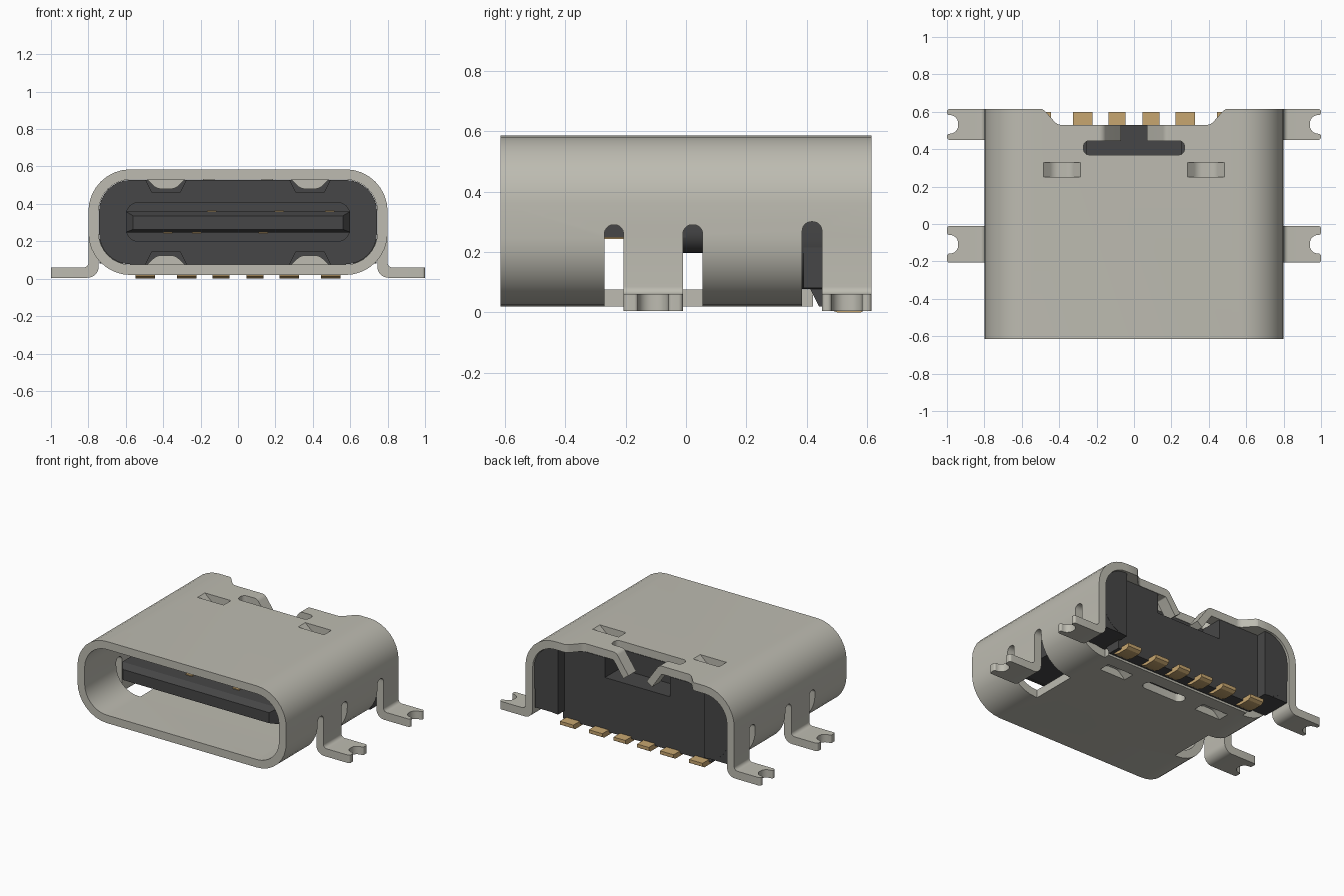
import bpy, bmesh, math
from mathutils import Vector

if "Cube" in bpy.data.objects:
    bpy.data.objects.remove(bpy.data.objects["Cube"], do_unlink=True)


def material(name, rgb):
    m = bpy.data.materials.new(name)
    m.use_nodes = True
    color = (*rgb, 1)
    m.diffuse_color = color
    m.node_tree.nodes["Principled BSDF"].inputs["Base Color"].default_value = color
    return m


STEEL = material("warm grey steel", (0.51, 0.50, 0.44))
PLASTIC = material("black plastic", (0.062, 0.062, 0.063))
GOLD = material("gold", (0.57, 0.38, 0.16))


def rounded(points, n=8):
    """Outline from (a, b) or (a, b, radius) corners, with fillets."""
    out = []
    for i, p in enumerate(points):
        c = Vector(p[:2])
        if len(p) < 3:
            out.append(c)
            continue
        u = (Vector(points[i - 1][:2]) - c).normalized()
        v = (Vector(points[(i + 1) % len(points)][:2]) - c).normalized()
        half = u.angle(v) / 2
        centre = c + (u + v).normalized() * p[2] / math.sin(half)
        e0 = c + u * p[2] / math.tan(half) - centre
        e1 = c + v * p[2] / math.tan(half) - centre
        turn = math.atan2(e0.x * e1.y - e0.y * e1.x, e0.dot(e1))
        for k in range(n + 1):
            a = turn * k / n
            out.append(centre + Vector((e0.x * math.cos(a) - e0.y * math.sin(a),
                                        e0.x * math.sin(a) + e0.y * math.cos(a))))
    return out


def rect(a0, a1, b0, b1, r=0):
    corners = [(a0, b0), (a1, b0), (a1, b1), (a0, b1)]
    return [(*c, r) for c in corners] if r else corners


def prism(name, points, axis, lo, hi, mat=None):
    """Extrude a filleted outline along an axis."""
    place = {"x": lambda p, d: (d, p.x, p.y),
             "y": lambda p, d: (p.x, d, p.y),
             "z": lambda p, d: (p.x, p.y, d)}[axis]
    outline = rounded(points)
    bm = bmesh.new()
    ends = [[bm.verts.new(place(p, d)) for p in outline] for d in (lo, hi)]
    for ring in ends:
        bm.faces.new(ring)
    count = len(outline)
    for i in range(count):
        j = (i + 1) % count
        bm.faces.new((ends[0][i], ends[0][j], ends[1][j], ends[1][i]))
    bmesh.ops.recalc_face_normals(bm, faces=bm.faces)
    mesh = bpy.data.meshes.new(name)
    bm.to_mesh(mesh)
    bm.free()
    ob = bpy.data.objects.new(name, mesh)
    bpy.context.collection.objects.link(ob)
    if mat:
        mesh.materials.append(mat)
    return ob


def activate(ob):
    bpy.ops.object.select_all(action="DESELECT")
    ob.select_set(True)
    bpy.context.view_layer.objects.active = ob


def cut(ob, cutters):
    activate(ob)
    for c in cutters:
        mod = ob.modifiers.new("cut", "BOOLEAN")
        mod.operation, mod.solver, mod.object = "DIFFERENCE", "EXACT", c
        bpy.ops.object.modifier_apply(modifier=mod.name)
        bpy.data.objects.remove(c, do_unlink=True)


def flip(points, sx=1, up=True, cx=0):
    """Mirror an x-z outline sideways and about the shell's mid height."""
    return [(cx + sx * p[0], p[1] if up else 0.605 - p[1], *p[2:]) for p in points]


SIDES = (("left", 1), ("right", -1))

# Metal shell: a rounded tube with openings
shell = prism("shell", rect(-.8, .8, .02, .585, .225), "y", -.615, .615, STEEL)
cuts = [prism("bore", rect(-.745, .745, .075, .53, .17), "y", -1, 1),
        prism("rear_edge", [(-.6, .7), (-.6, .62), (-.49, .62, .06), (-.41, .53, .05),
                            (.41, .53, .05), (.49, .62, .06), (.6, .62), (.6, .7)],
              "z", .4, .7),
        prism("top_slot", rect(-.27, .27, .37, .445, .03), "z", .4, .7),
        prism("finger_gap", rect(-.2, .2, .42, .6), "z", .4, .7),
        prism("bottom_edge", rect(-.6, .6, .42, .7), "z", -.1, .15),
        prism("bottom_hole", rect(-.16, .16, .25, .33, .038), "z", -.1, .15)]
for _, s in SIDES:
    cuts.append(prism("front_opening", [(-.27, -.1), (-.27, .29, .03), (-.207, .29, .03),
                                        (-.207, .25), (-.01, .25), (-.01, .29, .03),
                                        (.055, .29, .03), (.055, -.1)],
                      "x", s * .56, s * 1))
    cuts.append(prism("rear_opening", [(.385, -.1), (.385, .3, .03), (.45, .3, .03),
                                       (.45, .25), (.7, .25), (.7, -.1)],
                      "x", s * .56, s * 1))
    for z in (0, .5):
        x = s * .385
        cuts.append(prism("window", rect(x - .1, x + .1, .25, .33), "z", z - .1, z + .15))
cut(shell, cuts)

# Bent mounting tabs, spring strips and fingers
BEND = [(.745, .25), (.745, .005, .06), (.88, .005), (.88, .06), (.8, .06, .025), (.8, .25)]
DIP = [(-.1, .585), (-.045, .535, .06), (.045, .535, .06), (.1, .585),
       (.1, .53), (.05, .48, .06), (-.05, .48, .06), (-.1, .53)]
FINGER = [(.2, .585), (.165, .585, .04), (.07, .45), (.11, .42), (.185, .53, .01), (.2, .53)]
for side, s in SIDES:
    for where, y0, y1 in (("front", -.207, -.01), ("rear", .45, .615)):
        name = f"{where}_{side}_tab"
        prism(name + "_bend", flip(BEND, s), "y", y0, y1, STEEL)
        mid = (y0 + y1) / 2
        foot = [(.88, y0), (1, y0, .015), (1, mid - .05, .013), (.94, mid - .05, .045),
                (.94, mid + .05, .045), (1, mid + .05, .013), (1, y1, .015), (.88, y1)]
        prism(name + "_foot", flip(foot, s), "z", .005, .06, STEEL)
    for level, up in (("top", True), ("bottom", False)):
        prism(f"{level}_{side}_spring", flip(DIP, 1, up, s * .385), "y", .25, .33, STEEL)
    prism(f"{side}_finger", flip(FINGER, s), "y", .445, .53, STEEL)

# Plastic housing with spring pockets and a stepped back
housing = prism("housing", rect(-.743, .743, .077, .528, .168), "y", .2, .6, PLASTIC)
cuts = [prism("back_step", rect(-.56, .56, .53, .8), "z", -.1, .8),
        prism("back_notch", rect(-.25, .25, .37, .8), "z", .39, .8)]
POCKET = [(-.12, .55), (-.075, .46), (.075, .46), (.12, .55)]
for _, s in SIDES:
    for up in (True, False):
        cuts.append(prism("pocket", flip(POCKET, 1, up, s * .385), "y", .1, .36))
cut(housing, cuts)
prism("housing_base", [(.38, .1), (.41, .08), (.44, .02), (.53, .02), (.53, .1)],
      "x", -.57, .57, PLASTIC)
for side, s in SIDES:
    prism(f"{side}_housing_column", flip(rect(.562, .74, .08, .3), s), "y", .39, .599, PLASTIC)

# Tongue with a thicker collar and a chamfered tip
prism("tongue_collar", rect(-.6, .6, .197, .41, .07), "y", -.04, .21, PLASTIC)
prism("tongue", rect(-.6, .6, .248, .36), "y", -.41, 0, PLASTIC)
tip = prism("tongue_tip", rect(-.6, .6, .248, .36), "y", -.46, -.41, PLASTIC)
for v in tip.data.vertices:
    if v.co.y < -.45:
        v.co.x *= .935
        v.co.z = .3 + (v.co.z - .304) * .65

# Gold contacts on the tongue and solder pins at the back
for i, x in enumerate((-.14, .22, .49)):
    prism(f"top_contact_{i}", rect(x - .025, x + .025, -.34, -.03), "z", .358, .366, GOLD)
for i, x in enumerate((-.375, -.22, .135)):
    prism(f"bottom_contact_{i}", rect(x - .025, x + .025, -.34, -.03), "z", .242, .25, GOLD)
PIN = [(.46, .035), (.46, .015), (.5, 0), (.58, 0), (.6, .012), (.6, .035)]
for side, s in SIDES:
    for i, (x, w) in enumerate(((.09, .045), (.273, .052), (.495, .052))):
        prism(f"{side}_pin_{i}", PIN, "x", s * x - w, s * x + w, GOLD)

for ob in list(bpy.context.collection.objects):
    if ob.type == "MESH":
        activate(ob)
        bpy.ops.object.shade_smooth_by_angle(angle=math.radians(30))
